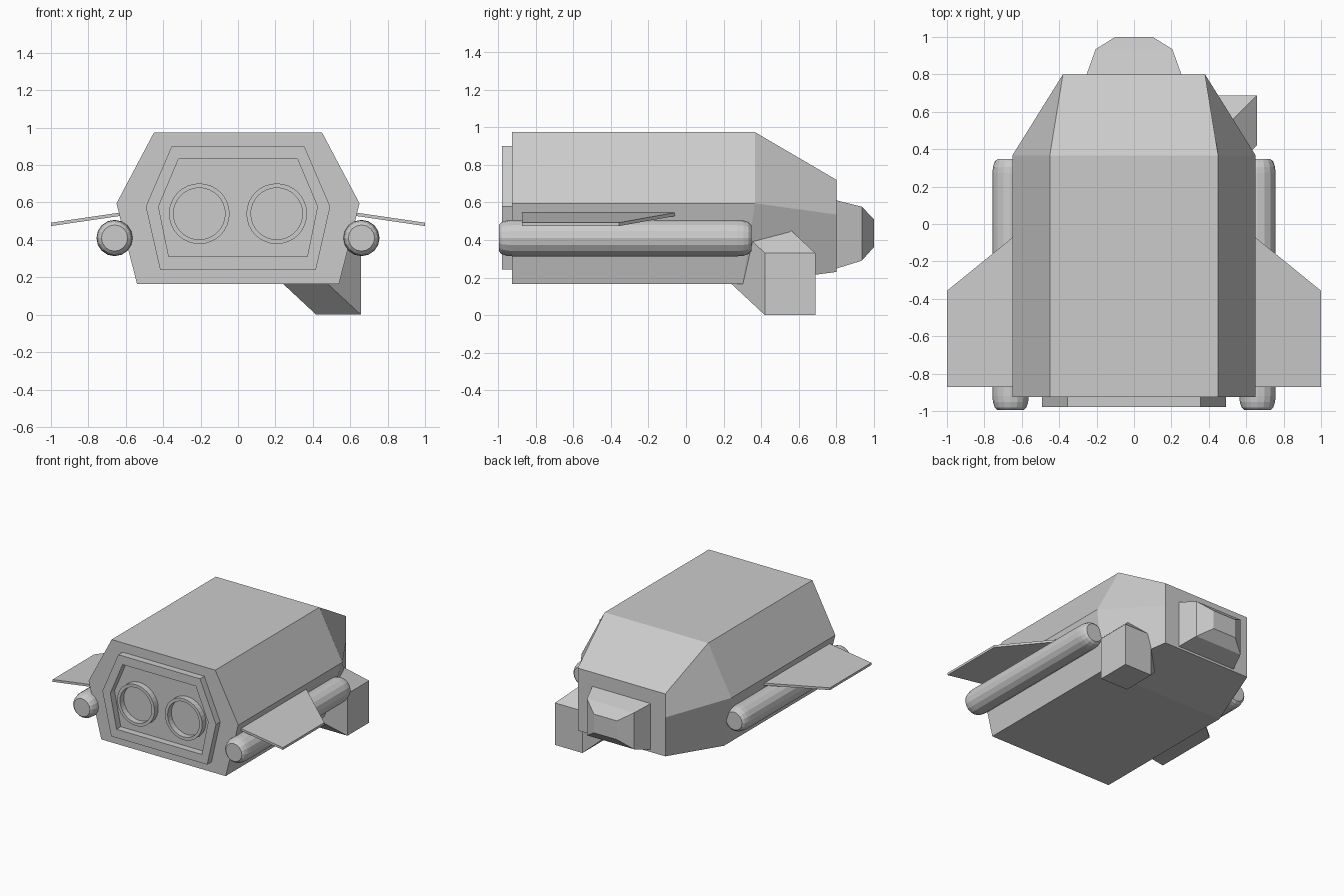
import bpy, bmesh, math
from mathutils import Vector

if "Cube" in bpy.data.objects:
    bpy.data.objects.remove(bpy.data.objects["Cube"])

grey = bpy.data.materials.new("hull_grey")
grey.diffuse_color = (0.6, 0.6, 0.6, 1)
grey.use_nodes = True
grey.node_tree.nodes["Principled BSDF"].inputs["Base Color"].default_value = grey.diffuse_color


def finish(name, bm):
    bmesh.ops.recalc_face_normals(bm, faces=bm.faces)
    me = bpy.data.meshes.new(name)
    bm.to_mesh(me)
    bm.free()
    me.materials.append(grey)
    ob = bpy.data.objects.new(name, me)
    bpy.context.collection.objects.link(ob)
    return ob


def loft(name, rings, caps=True, closed=False):
    """Skin a list of equal-length point loops."""
    bm = bmesh.new()
    loops = [[bm.verts.new(p) for p in r] for r in rings]
    pairs = list(zip(loops, loops[1:]))
    if closed:
        pairs.append((loops[-1], loops[0]))
    n = len(loops[0])
    for a, b in pairs:
        for i in range(n):
            j = (i + 1) % n
            bm.faces.new((a[i], a[j], b[j], b[i]))
    if caps and not closed:
        bm.faces.new(loops[0])
        bm.faces.new(loops[-1])
    return finish(name, bm)


def hexagon(*half):
    """Mirror right-hand (x, y, z) points into a full loop."""
    return list(half) + [(-x, y, z) for x, y, z in reversed(half)]


def circle(cx, cz, r, y, n):
    return [(cx + r * math.cos(2 * math.pi * i / n), y,
             cz + r * math.sin(2 * math.pi * i / n)) for i in range(n)]


# Main hull with tapered forward end
loft("hull", [
    hexagon((.45, -.925, .973), (.65, -.925, .595), (.54, -.925, .165)),
    hexagon((.45, .367, .973), (.65, .367, .595), (.54, .30, .165)),
    hexagon((.38, .80, .72), (.38, .80, .535), (.38, .80, .23)),
])


# Stepped nose block
def rect(w, y, z0, z1):
    return hexagon((w, y, z1), (w, y, z0))


loft("nose_block", [rect(.257, .79, .245, .613), rect(.205, .935, .29, .577),
                    rect(.10, 1.0, .363, .51)])


# Raised rim around the engine bay
def rim_outer(y):
    return hexagon((.355, y, .90), (.493, y, .578), (.417, y, .243))


def rim_inner(y):
    return hexagon((.318, y, .832), (.425, y, .578), (.37, y, .31))


loft("engine_bay_rim", [rim_outer(-.92), rim_outer(-.978),
                        rim_inner(-.978), rim_inner(-.92)], closed=True)

for side, s in (("right", 1), ("left", -1)):
    # Round exhaust ring
    cx, cz = .207 * s, .54
    loft(side + "_exhaust_ring",
         [circle(cx, cz, r, y, 32) for r, y in
          ((.162, -.92), (.162, -.972), (.138, -.972), (.138, -.92))], closed=True)

    # Long side pod with rounded, flat-tipped ends
    ends = ((.07, 0), (.085, .014), (.094, .042), (.097, .075))
    prof = [(r, -.995 + d) for r, d in ends] + [(r, .347 - d) for r, d in reversed(ends)]
    loft(side + "_pod", [circle(.66 * s, .41, r, y, 16) for r, y in prof])

    # Thin drooping wing
    plan = ((.61, -.04, .549), (1.0, -.357, .492), (1.0, -.872, .492), (.61, -.872, .549))
    loft(side + "_wing", [[(x * s, y, z - t) for x, y, z in plan] for t in (0, .018)])

# Corner pylon box: a box swept diagonally into the hull
bm = bmesh.new()
sweep = Vector((-.29, -.29, .27))
for x in (.418, .657):
    for y in (.42, .688):
        for z in (0, .33):
            p = Vector((x, y, z))
            bm.verts.new(p)
            bm.verts.new(p + sweep)
hull = bmesh.ops.convex_hull(bm, input=bm.verts)
loose = [v for v in bm.verts if not v.link_faces]
bmesh.ops.delete(bm, geom=loose, context='VERTS')
bmesh.ops.dissolve_limit(bm, angle_limit=.02, verts=bm.verts, edges=bm.edges)
finish("corner_pylon", bm)
